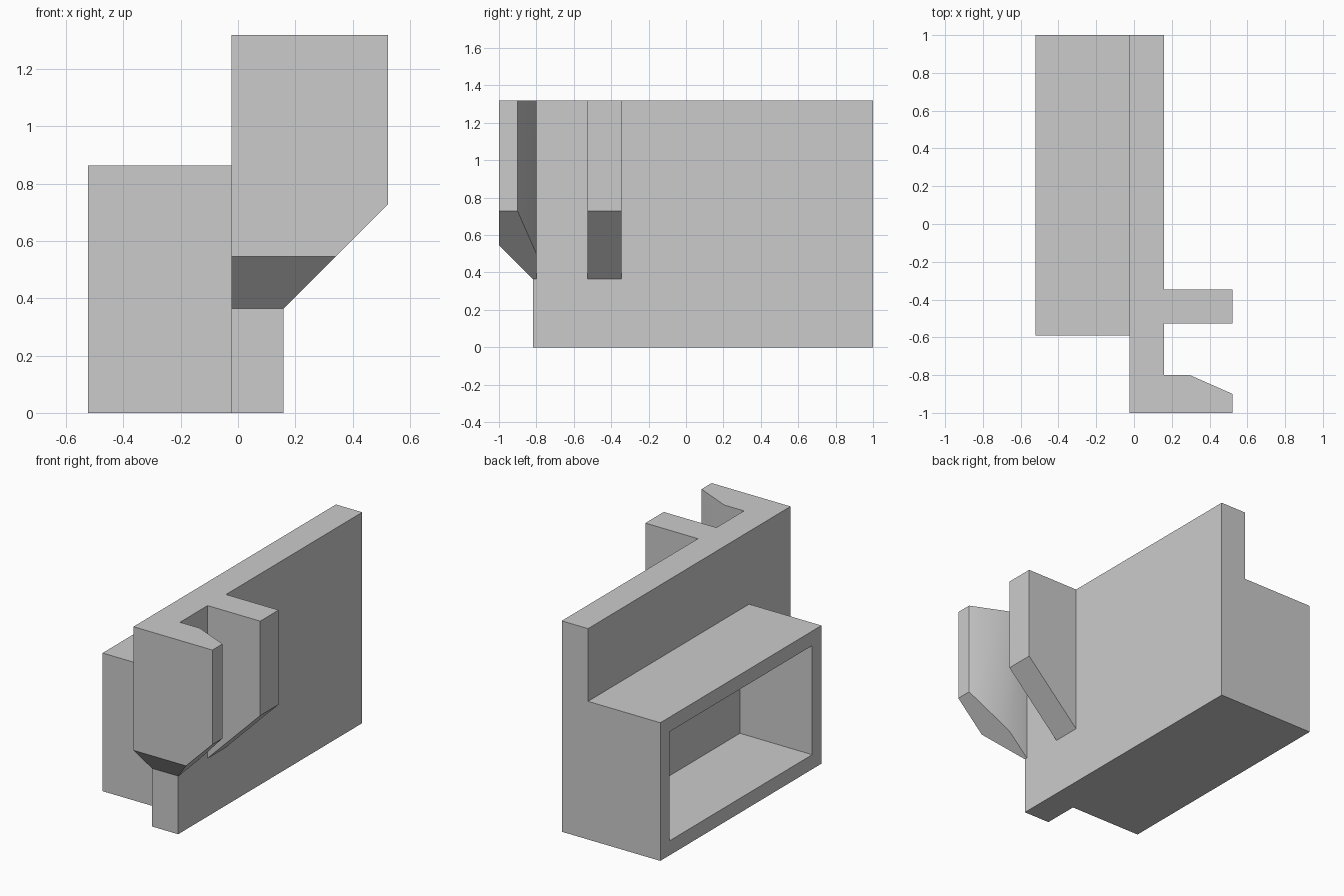
import bpy, bmesh, math
from mathutils import Vector

cube = bpy.data.objects.get("Cube")
if cube:
    bpy.data.objects.remove(cube, do_unlink=True)

U = 1 / 11                      # one design unit
HEIGHT = 14.5 * U
X_OUT, X_BACK, X_FACE, X_TIP = -5.75 * U, -0.25 * U, 1.75 * U, 5.75 * U
Z_HOOK = 4 * U                  # lowest point of the hooks

grey = bpy.data.materials.new("light_grey")
grey.use_nodes = True
grey.diffuse_color = (0.6, 0.6, 0.6, 1)
grey.node_tree.nodes["Principled BSDF"].inputs["Base Color"].default_value = (0.6, 0.6, 0.6, 1)


def prism(points, direction):
    """Closed solid from a flat outline swept along a direction."""
    bm = bmesh.new()
    face = bm.faces.new([bm.verts.new(p) for p in points])
    swept = bmesh.ops.extrude_face_region(bm, geom=[face], use_keep_orig=True)
    verts = [g for g in swept["geom"] if isinstance(g, bmesh.types.BMVert)]
    bmesh.ops.translate(bm, verts=verts, vec=direction)
    bmesh.ops.recalc_face_normals(bm, faces=bm.faces)
    return bm


def cut(bm, point, normal):
    """Slice off the side the normal points to and cap the opening."""
    geom = bm.verts[:] + bm.edges[:] + bm.faces[:]
    res = bmesh.ops.bisect_plane(bm, geom=geom, plane_co=point, plane_no=normal, clear_outer=True)
    edges = [g for g in res["geom_cut"] if isinstance(g, bmesh.types.BMEdge)]
    bmesh.ops.contextual_create(bm, geom=edges)
    bmesh.ops.recalc_face_normals(bm, faces=bm.faces)


def drop_side(bm, x, normal_x):
    """Remove the hidden face where a part meets the plate."""
    hidden = [f for f in bm.faces if abs(f.calc_center_median().x - x) < 1e-4 and f.normal.x * normal_x > 0.9]
    bmesh.ops.delete(bm, geom=hidden, context='FACES')


def finish(bm, name):
    mesh = bpy.data.meshes.new(name)
    bm.to_mesh(mesh)
    bm.free()
    mesh.materials.append(grey)
    obj = bpy.data.objects.new(name, mesh)
    bpy.context.collection.objects.link(obj)
    return obj


# Upright plate with a stepped, chamfered front edge
step = -9 * U
profile = [(step, 0), (1, 0), (1, HEIGHT), (-1, HEIGHT), (-1, 6 * U), (step, Z_HOOK)]
finish(prism([(X_BACK, y, z) for y, z in profile], Vector((X_FACE - X_BACK, 0, 0))), "upright_plate")

# Hooks: plan outlines raised to full height, undersides sloped
front_plan = [(X_FACE, -1), (X_TIP, -1), (X_TIP, -0.9), (X_FACE + 1.5 * U, -0.8), (X_FACE, -0.8)]
middle_plan = [(X_FACE, -5.8 * U), (X_TIP, -5.8 * U), (X_TIP, -3.8 * U), (X_FACE, -3.8 * U)]
for name, plan in (("front_hook", front_plan), ("middle_hook", middle_plan)):
    bm = prism([(x, y, 0) for x, y in plan], Vector((0, 0, HEIGHT)))
    cut(bm, (X_FACE, 0, Z_HOOK), Vector((1, 0, -1)).normalized())
    if name == "front_hook":
        cut(bm, (0, step, Z_HOOK), Vector((0, -1, -1)).normalized())
    drop_side(bm, X_FACE, -1)
    hook = finish(bm, name)
    bpy.ops.object.select_all(action='DESELECT')
    hook.select_set(True)
    bpy.context.view_layer.objects.active = hook
    bpy.ops.object.shade_smooth_by_angle(angle=math.radians(30))

# Hollow box, open on its outer side, backed by the plate
y0, z1 = -6.5 * U, 9.5 * U
outline = [(X_OUT, y0, 0), (X_OUT, 1, 0), (X_OUT, 1, z1), (X_OUT, y0, z1)]
bm = prism(outline, Vector((X_BACK - X_OUT, 0, 0)))
drop_side(bm, X_BACK, 1)
mouth = next(f for f in bm.faces if f.normal.x < -0.9)
bmesh.ops.inset_region(bm, faces=[mouth], thickness=U, use_even_offset=True)
pocket = bmesh.ops.extrude_discrete_faces(bm, faces=[mouth])["faces"][0]
rim = list(pocket.verts)
outer_loop = [e for e in bm.edges if e.is_boundary and all(
    abs(v.co.x - X_OUT) < 1e-5 for v in e.verts) and e not in pocket.edges[:]]
bmesh.ops.translate(bm, verts=rim, vec=(X_BACK - X_OUT, 0, 0))
inner_loop = list(pocket.edges)
bmesh.ops.delete(bm, geom=[pocket], context='FACES_ONLY')
if outer_loop:
    bmesh.ops.bridge_loops(bm, edges=outer_loop + inner_loop)
bmesh.ops.recalc_face_normals(bm, faces=bm.faces)
finish(bm, "hollow_box")
